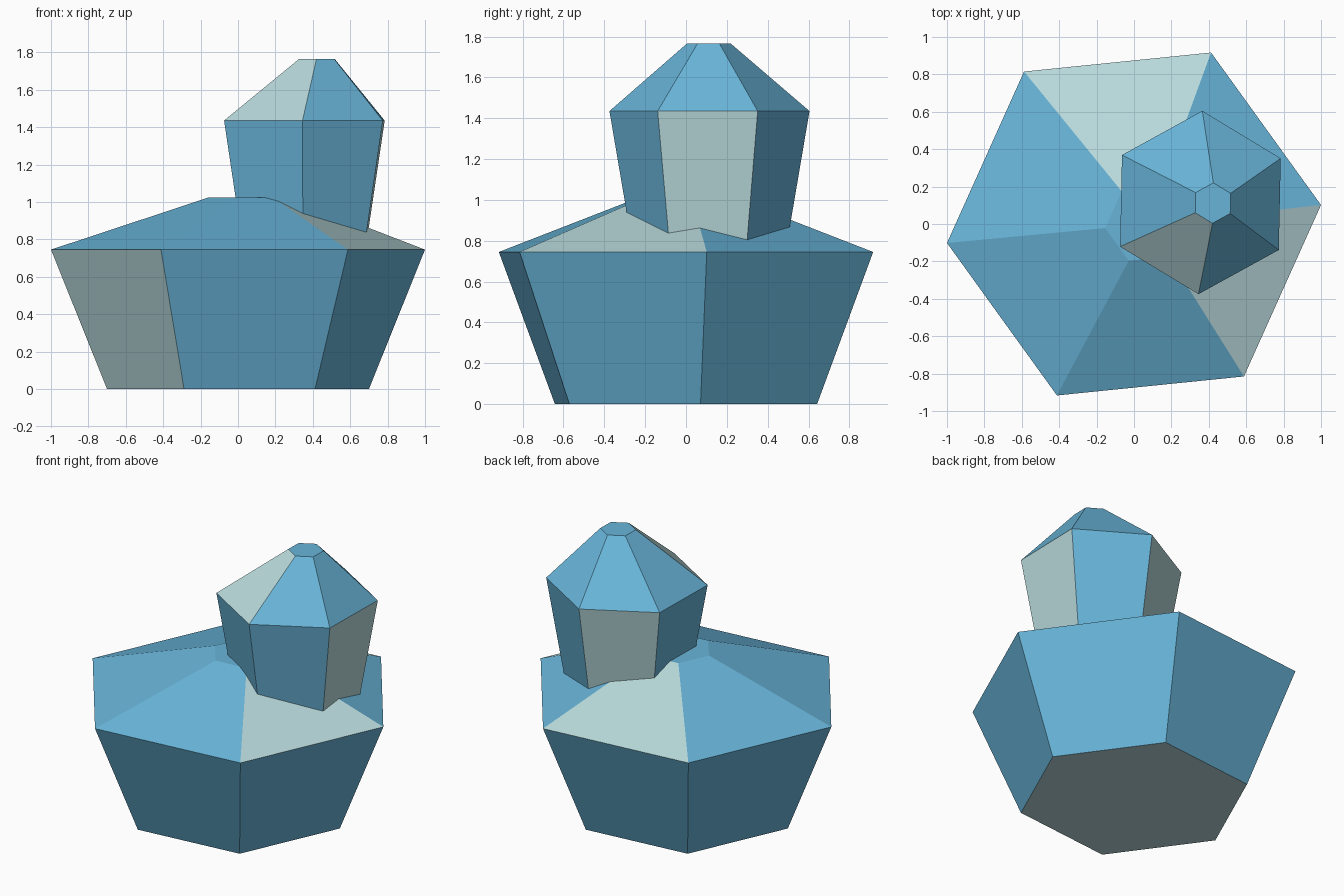
import bpy
import bmesh
import math

if "Cube" in bpy.data.objects:
    bpy.data.objects.remove(bpy.data.objects["Cube"])


def make_material(name, colour):
    mat = bpy.data.materials.new(name)
    mat.diffuse_color = (*colour, 1.0)
    mat.use_nodes = True
    mat.node_tree.nodes["Principled BSDF"].inputs["Base Color"].default_value = mat.diffuse_color
    return mat


BLUE = make_material("crystal blue", (0.138, 0.456, 0.687))
PALE = make_material("pale ice", (0.479, 0.694, 0.708))


def crystal(name, turn, rings, pale_walls, pale_slopes, pale_base):
    """Six-sided crystal lofted through rings of (x, y, z, radius)."""
    bm = bmesh.new()
    loops = []
    for x, y, z, r in rings:
        angles = [math.radians(turn + 60 * k) for k in range(6)]
        loops.append([bm.verts.new((x + r * math.cos(a), y + r * math.sin(a), z))
                      for a in angles])
    # Walls, then crown slopes, with a few pale facets
    for lower, upper, pale in zip(loops, loops[1:], (pale_walls, pale_slopes)):
        for k in range(6):
            n = (k + 1) % 6
            face = bm.faces.new((lower[k], lower[n], upper[n], upper[k]))
            face.material_index = int(k in pale)
    # Flat base and tip
    bm.faces.new(loops[0][::-1]).material_index = int(pale_base)
    bm.faces.new(loops[-1])
    mesh = bpy.data.meshes.new(name)
    bm.to_mesh(mesh)
    bm.free()
    mesh.materials.append(BLUE)
    mesh.materials.append(PALE)
    obj = bpy.data.objects.new(name, mesh)
    bpy.context.collection.objects.link(obj)
    return obj


# Broad base crystal
crystal("large_crystal", 5.8,
        [(0, 0, 0, 0.704), (0, 0, 0.745, 1.005), (0.06, 0, 1.025, 0.215)],
        pale_walls={3}, pale_slopes={1, 5}, pale_base=True)

# Smaller crystal growing out of its top
crystal("small_crystal", 28.8,
        [(0.355, 0.115, 0.57, 0.343), (0.355, 0.115, 1.435, 0.49),
         (0.422, 0.112, 1.765, 0.108)],
        pale_walls={1, 5}, pale_slopes={3}, pale_base=False)
